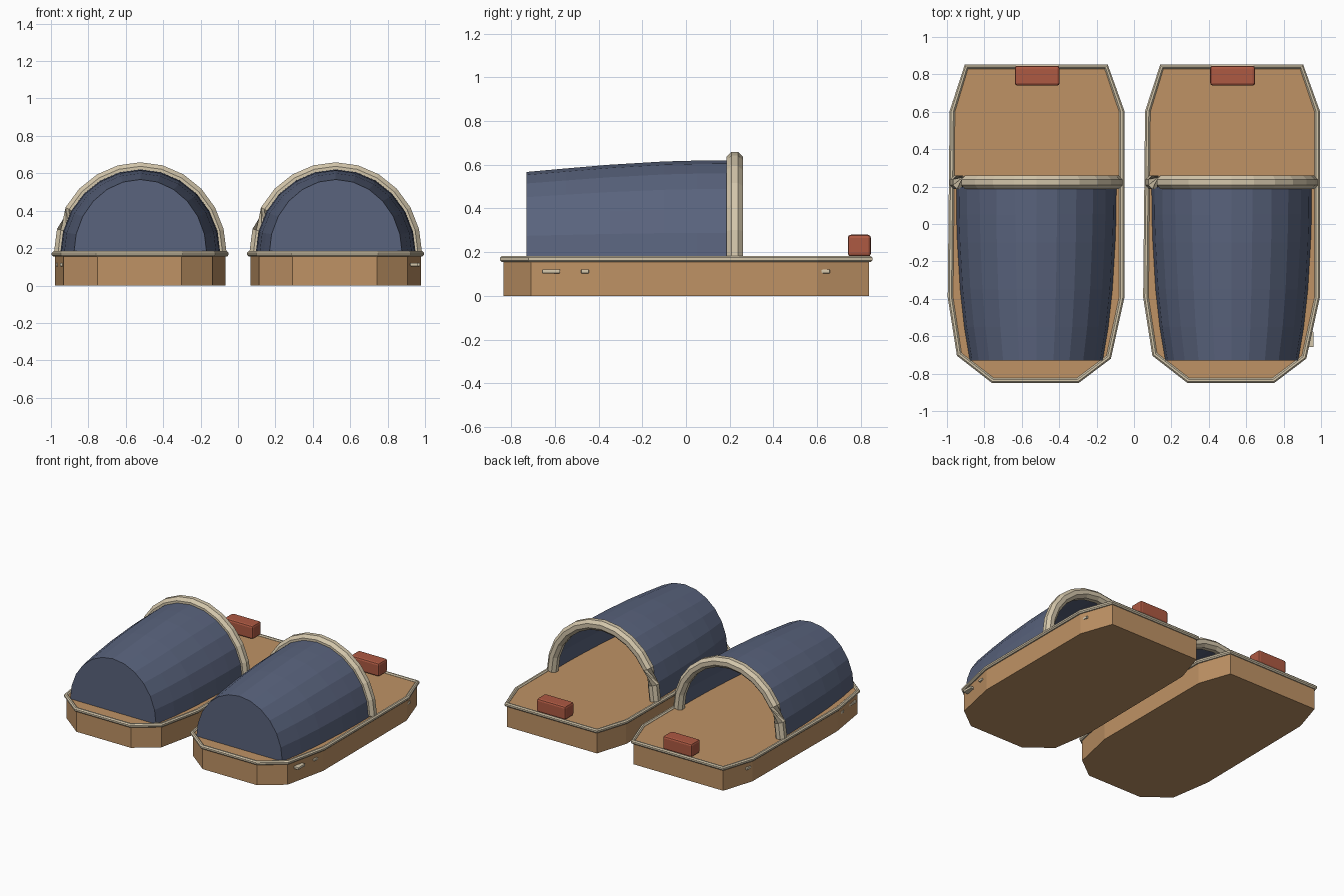
import bpy, bmesh
from math import sin, cos, pi, radians
from mathutils import Vector

if "Cube" in bpy.data.objects:
    bpy.data.objects.remove(bpy.data.objects["Cube"])


def material(name, rgb):
    m = bpy.data.materials.new(name)
    m.diffuse_color = (*rgb, 1)
    m.use_nodes = True
    m.node_tree.nodes["Principled BSDF"].inputs["Base Color"].default_value = m.diffuse_color
    return m


TAN = material("tan_sole", (0.52, 0.29, 0.13))
BLUE = material("blue_fabric", (0.10, 0.125, 0.205))
CREAM = material("cream_trim", (0.66, 0.57, 0.41))
RED = material("red_tab", (0.42, 0.10, 0.055))


def finish(bm, name, mat, x):
    bmesh.ops.recalc_face_normals(bm, faces=bm.faces)
    me = bpy.data.meshes.new(name)
    bm.to_mesh(me)
    bm.free()
    me.materials.append(mat)
    ob = bpy.data.objects.new(name, me)
    ob.location.x = x
    bpy.context.collection.objects.link(ob)
    return ob


def loft(rings, closed_ring=True, closed_path=False, cap_start=False, cap_end=False):
    bm = bmesh.new()
    vs = [[bm.verts.new(p) for p in r] for r in rings]
    n = len(vs[0])
    for i in range(len(vs) if closed_path else len(vs) - 1):
        a, b = vs[i], vs[(i + 1) % len(vs)]
        for j in range(n if closed_ring else n - 1):
            k = (j + 1) % n
            bm.faces.new((a[j], a[k], b[k], b[j]))
    if cap_start:
        bm.faces.new(vs[0])
    if cap_end:
        bm.faces.new(vs[-1])
    return bm


def tube_rings(points, axis, radius, closed, rolls=None):
    """Octagonal rings along a path lying in the plane normal to axis."""
    pts = [Vector(p) for p in points]
    n = len(pts)
    rings = []
    for i, p in enumerate(pts):
        prev = pts[i - 1] if closed or i else p
        nxt = pts[(i + 1) % n] if closed or i < n - 1 else p
        side = ((p - prev).normalized() + (nxt - p).normalized()).cross(axis).normalized()
        roll = rolls[i] if rolls else 0
        rings.append([p + radius * (cos(a) * side + sin(a) * axis)
                      for a in (radians(22.5 + 45 * k) + roll for k in range(8))])
    return rings


def block(name, centre, size, bevel, mat, x):
    bm = bmesh.new()
    bmesh.ops.create_cube(bm, size=1)
    for v in bm.verts:
        v.co = Vector([c + s * q for c, s, q in zip(centre, size, v.co)])
    bmesh.ops.bevel(bm, geom=bm.edges[:], offset=bevel, segments=2, profile=0.5, affect='EDGES')
    return finish(bm, name, mat, x)


OUTLINE = [(-0.23, -0.835), (0.22, -0.835), (0.385, -0.71), (0.455, -0.39), (0.455, 0.6),
           (0.372, 0.838), (-0.372, 0.838), (-0.447, 0.6), (-0.457, -0.39), (-0.41, -0.695)]
FLOOR = 0.173
# vamp sections: y, half width, height of the arch top
VAMP = [(-0.73, 0.355, 0.567), (-0.55, 0.385, 0.583), (-0.35, 0.407, 0.6),
        (-0.1, 0.422, 0.615), (0.05, 0.427, 0.619), (0.22, 0.428, 0.621)]


def arch(y, r, top, base):
    return [(r * cos(pi * k / 12), y, base + (top - base) * sin(pi * k / 12)) for k in range(13)]


def slipper(side, x, out):
    # sole slab
    finish(loft([[(px, py, z) for px, py in OUTLINE] for z in (0, FLOOR)],
                cap_start=True, cap_end=True), side + "_sole", TAN, x)
    # piping around the top of the sole
    path = [(px * 1.005, py * 1.003, 0.169) for px, py in OUTLINE]
    finish(loft(tube_rings(path, Vector((0, 0, 1)), 0.0155, True), closed_path=True),
           side + "_sole_trim", CREAM, x)
    # hollow toe cover with a flat front, open at the back
    vamp = finish(loft([arch(y, r, t, FLOOR) for y, r, t in VAMP], closed_ring=False,
                       cap_start=True), side + "_toe_cover", BLUE, x)
    mod = vamp.modifiers.new("thickness", 'SOLIDIFY')
    mod.thickness = 0.008
    # collar around the opening, with a twist low on its left side
    rolls = [0] * 11 + [radians(135)] * 2
    finish(loft(tube_rings(arch(0.223, 0.424, 0.622, 0.178), Vector((0, 1, 0)), 0.04, False, rolls),
                cap_start=True, cap_end=True), side + "_collar", CREAM, x)
    # heel tab
    block(side + "_heel_tab", (0.005, 0.793, 0.23), (0.24, 0.106, 0.1), 0.014, RED, x)
    # stitches showing on the outer side of the sole
    reach = 0.418 if out > 0 else 0.41
    for i, (sx, sy, w, l) in enumerate([(reach, -0.617, 0.04, 0.083), (0.442, -0.462, 0.018, 0.036),
                                        (0.435, 0.637, 0.026, 0.042)]):
        block(f"{side}_stitch_{i + 1}", (out * sx, sy, 0.112), (w, l, 0.018), 0.004, CREAM, x)


slipper("left", -0.5225, -1)
slipper("right", 0.5225, 1)
